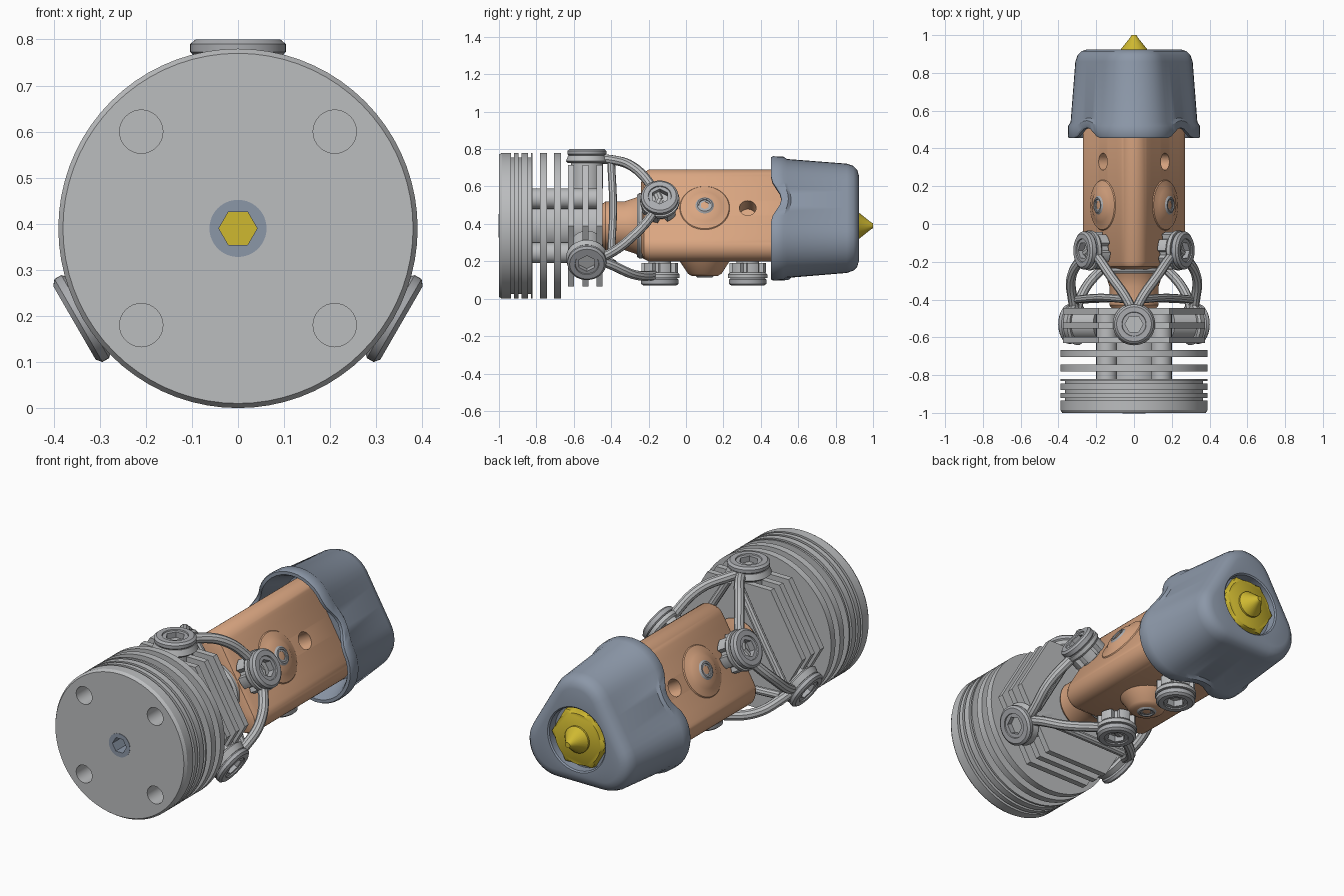
import bpy, bmesh
from math import sin, cos, pi, radians
from mathutils import Vector

cube = bpy.data.objects.get("Cube")
if cube:
    bpy.data.objects.remove(cube)

CZ = 0.39                      # height of the long axis
FACES = (30, 150, 270)         # flat sides of the heater block
CORNERS = (90, 210, 330)       # corners, where the brackets meet the cooler


def material(name, r, g, b):
    m = bpy.data.materials.new(name)
    m.use_nodes = True
    m.diffuse_color = (r, g, b, 1)
    m.node_tree.nodes["Principled BSDF"].inputs["Base Color"].default_value = (r, g, b, 1)
    return m


ALU = material("light grey aluminium", 0.50, 0.51, 0.52)
STEEL = material("screw grey", 0.40, 0.41, 0.43)
COPPER = material("copper", 0.70, 0.38, 0.22)
RUBBER = material("blue grey rubber", 0.26, 0.31, 0.39)
BRASS = material("brass", 0.62, 0.48, 0.03)


def axial(x, y, h):
    return Vector((x, h, CZ + y))


def radial(angle, yc):
    a = radians(angle)
    out, side = Vector((cos(a), 0, sin(a))), Vector((-sin(a), 0, cos(a)))
    return lambda u, v, h: out * h + side * u + Vector((0, yc + v, CZ))


def polar(angle, r, y):
    return radial(angle, y)(0, 0, r)


def smooth(ob):
    bpy.ops.object.select_all(action='DESELECT')
    ob.select_set(True)
    bpy.context.view_layer.objects.active = ob
    bpy.ops.object.shade_smooth_by_angle(angle=radians(32))


def loft(name, rings, mat, place=axial):
    """Closed skin through rings of (points, height)."""
    bm = bmesh.new()
    loops = [[bm.verts.new(place(p[0], p[1], h + p[2])) for p in pts] for pts, h in rings]
    for a, b in zip(loops, loops[1:]):
        for i in range(len(a)):
            j = (i + 1) % len(a)
            bm.faces.new((a[i], a[j], b[j], b[i]))
    bm.faces.new(loops[0])
    bm.faces.new(loops[-1])
    bmesh.ops.recalc_face_normals(bm, faces=bm.faces)
    me = bpy.data.meshes.new(name)
    bm.to_mesh(me)
    bm.free()
    me.materials.append(mat)
    ob = bpy.data.objects.new(name, me)
    bpy.context.collection.objects.link(ob)
    smooth(ob)
    return ob


def polygon(radius, n=48):
    f = radius if callable(radius) else (lambda a: radius)
    return [(f(a) * cos(a), f(a) * sin(a), 0) for a in (2 * pi * i / n for i in range(n))]


def hexagon(apothem, cap=9):
    return lambda a: min(cap, apothem / cos((a % (pi / 3)) - pi / 6))


def turned(name, profile, mat, place=axial, n=48):
    return loft(name, [(polygon(r, n), h) for r, h in profile], mat, place)


def trefoil(d, rho, wave=0):
    """Triangle with corner centres at d and corner radius rho."""
    pts = []
    for c in CORNERS:
        def arc(k, t):
            a = radians(k + t)
            return Vector((d * cos(radians(k)) + rho * cos(a), d * sin(radians(k)) + rho * sin(a), 0))
        pts += [arc(c, -60 + 10 * i) for i in range(13)]
        start, end = arc(c, 60), arc(c + 120, -60)
        for i in range(1, 8):
            p = start.lerp(end, i / 8)
            p.z = wave * sin(pi * i / 8) ** 2
            pts.append(p)
    return pts


def cut(targets, cutters):
    for ob in targets:
        bpy.context.view_layer.objects.active = ob
        for c in cutters:
            m = ob.modifiers.new("cut", 'BOOLEAN')
            m.operation, m.object, m.solver = 'DIFFERENCE', c, 'EXACT'
            bpy.ops.object.modifier_apply(modifier=m.name)
        smooth(ob)
    for c in cutters:
        bpy.data.objects.remove(c)


def socket_head(name, angle, y, base, top, r, mat, place=None):
    """Screw head with a hexagonal socket."""
    rings = [(r * 0.92, base), (r, base + 0.008), (r, top - 0.01), (r - 0.012, top),
             (r * 0.62, top), (r * 0.6, top - 0.006),
             (hexagon(r * 0.4), top - 0.006), (hexagon(r * 0.4), top - 0.04)]
    return turned(name, rings, mat, place or radial(angle, y))


def strut(name, points, thick):
    cu = bpy.data.curves.new(name, 'CURVE')
    cu.dimensions = '3D'
    cu.bevel_depth, cu.bevel_resolution, cu.use_fill_caps = thick, 3, True
    sp = cu.splines.new('BEZIER')
    sp.bezier_points.add(len(points) - 1)
    for bp, p in zip(sp.bezier_points, points):
        bp.co = p
        bp.handle_left_type = bp.handle_right_type = 'AUTO'
    cu.materials.append(ALU)
    ob = bpy.data.objects.new(name, cu)
    bpy.context.collection.objects.link(ob)
    bpy.ops.object.select_all(action='DESELECT')
    ob.select_set(True)
    bpy.context.view_layer.objects.active = ob
    bpy.ops.object.convert(target='MESH')
    smooth(bpy.context.object)


# Cooler: grooved mounting plate, round fins, clipped fins and core
profile = [(0.38, -1.0), (0.39, -0.985)]
for g in (-0.935, -0.895, -0.845):
    profile += [(0.39, g), (0.365, g), (0.365, g + 0.015), (0.39, g + 0.015)]
plate = turned("mounting_plate", profile + [(0.39, -0.82)], ALU, n=72)
bored = [plate]
for i, y in enumerate((-0.78, -0.705)):
    bored.append(turned(f"round_fin_{i}", [(0.39, y), (0.39, y + 0.037)], ALU, n=72))
for i, y in enumerate((-0.63, -0.553, -0.478)):
    shape = hexagon(0.325, 0.375)
    bored.append(turned(f"clipped_fin_{i}", [(shape, y), (shape, y + 0.032)], ALU, n=96))
bored.append(turned("cooler_core", [(0.15, -0.83), (0.15, -0.45)], ALU))
for i, (sx, sy) in enumerate(((1, 1), (1, -1), (-1, 1), (-1, -1))):
    post = lambda u, v, h, sx=sx, sy=sy: axial(u + sx * 0.145, v + sy * 0.145, h)
    turned(f"cooler_post_{i}", [(0.055, -0.83), (0.055, -0.46)], ALU, post, 24)

# Mounting holes in the plate
holes = []
for sx in (-1, 1):
    for sy in (-1, 1):
        spot = lambda u, v, h, sx=sx, sy=sy: axial(u + sx * 0.21, v + sy * 0.21, h)
        holes.append(turned("hole_cutter", [(0.047, -1.1), (0.047, -0.86)], ALU, spot, 32))
cut([plate], holes)

# Heater block with neck and collar
bored.append(turned("block_neck", [(0.115, -0.45), (0.13, -0.43), (0.13, -0.33),
                                   (0.15, -0.27), (0.18, -0.22), (0.18, -0.18)], COPPER))
bored.append(turned("neck_collar", [(0.165, -0.262), (0.175, -0.25), (0.175, -0.235), (0.165, -0.225)], ALU))
block = loft("heater_block", [(trefoil(0.18, 0.05), -0.24), (trefoil(0.215, 0.07), -0.225),
                              (trefoil(0.22, 0.08), -0.2), (trefoil(0.22, 0.08), 0.55),
                              (trefoil(0.17, 0.08), 0.6), (trefoil(0.17, 0.08), 0.85)], COPPER)
cut([block], [turned("hole_cutter", [(0.045, 0.1), (0.045, 0.4)], COPPER, radial(a, 0.33), 32)
              for a in (30, 150)])
bored.append(block)

# Central bore and hollow hexagonal plug
cut(bored, [turned("bore_cutter", [(hexagon(0.038), -1.1), (hexagon(0.038), 0.5)], ALU)])
plug = turned("bore_plug", [(0.062, -1.002), (0.062, -0.9)], RUBBER)
cut([plug], [turned("bore_cutter", [(hexagon(0.036), -1.1), (hexagon(0.036), -0.8)], RUBBER)])

# Bosses and set screws on the block
for a in FACES:
    top = 0.268 if a == 270 else 0.218
    turned(f"boss_{a}", [(0.15, 0.17), (0.13, 0.195), (0.09, top - 0.012), (0.07, top)],
           COPPER, radial(a, 0.1))
    socket_head(f"set_screw_{a}", a, 0.1, top - 0.03, top + 0.008, 0.052, STEEL)


# Clamp screws with notched nuts
def notched(a):
    return 0.098 if (a * 6 / (2 * pi)) % 1 < 0.7 else 0.075


for a, y in [(f, -0.14) for f in FACES] + [(270, 0.33)]:
    tag = f"{a}_{'rear' if y > 0 else 'front'}"
    turned("spacer_" + tag, [(0.06, 0.17), (0.06, 0.28)], ALU, radial(a, y))
    turned("notched_nut_" + tag, [(notched, 0.2), (notched, 0.25)], ALU, radial(a, y), 60)
    turned("washer_" + tag, [(0.095, 0.25), (0.105, 0.26), (0.105, 0.28)], ALU, radial(a, y))
    socket_head("clamp_screw_" + tag, a, y, 0.28, 0.32, 0.1, STEEL)

# Bracket anchors on the cooler
for a in CORNERS:
    turned(f"anchor_post_{a}", [(0.085, 0.2), (0.085, 0.35)], ALU, radial(a, -0.53))
    turned(f"anchor_plate_{a}", [(0.1, 0.335), (0.112, 0.345), (0.1, 0.375)], ALU, radial(a, -0.53))
    socket_head(f"anchor_screw_{a}", a, -0.53, 0.375, 0.41, 0.104, STEEL)

# Bracket legs and cross struts
for a in FACES:
    for s in (-1, 1):
        strut(f"bracket_leg_{a}_{'a' if s < 0 else 'b'}",
              [polar(a + s * 60, 0.355, -0.48), polar(a + s * 54, 0.355, -0.40),
               polar(a + s * 39, 0.335, -0.28), polar(a + s * 14, 0.275, -0.17),
               polar(a, 0.265, -0.14)], 0.026)
    strut(f"cross_strut_{a}", [polar(a + 55, 0.34, -0.40), polar(a, 0.2, -0.39),
                               polar(a - 55, 0.34, -0.40)], 0.021)

# Rubber cover with a scalloped rim and a round nozzle opening
W = 0.055


def opening(r):
    return [p.normalized() * r for p in trefoil(0.16, 0.17)]


loft("rubber_cover", [(trefoil(0.18, 0.12), 0.58), (trefoil(0.16, 0.18, W), 0.47),
                      (trefoil(0.16, 0.19, W), 0.455), (trefoil(0.16, 0.207, W), 0.455),
                      (trefoil(0.16, 0.212, W), 0.465), (trefoil(0.16, 0.21, W * 0.5), 0.52),
                      (trefoil(0.16, 0.197, W * 0.4), 0.54), (trefoil(0.16, 0.172), 0.86),
                      (trefoil(0.16, 0.16), 0.895), (trefoil(0.16, 0.14), 0.915),
                      (trefoil(0.16, 0.11), 0.924), (opening(0.172), 0.924),
                      (opening(0.165), 0.918), (opening(0.165), 0.87)], RUBBER)

# Nozzle
turned("nozzle_shank", [(0.06, 0.49), (0.06, 0.9)], BRASS)
turned("nozzle_hex", [(hexagon(0.138), 0.84), (hexagon(0.138), 0.905), (0.135, 0.915)], BRASS)
turned("nozzle_tip", [(0.07, 0.9), (0.07, 0.925), (0.018, 0.99), (0.014, 1.0)], BRASS, n=32)
